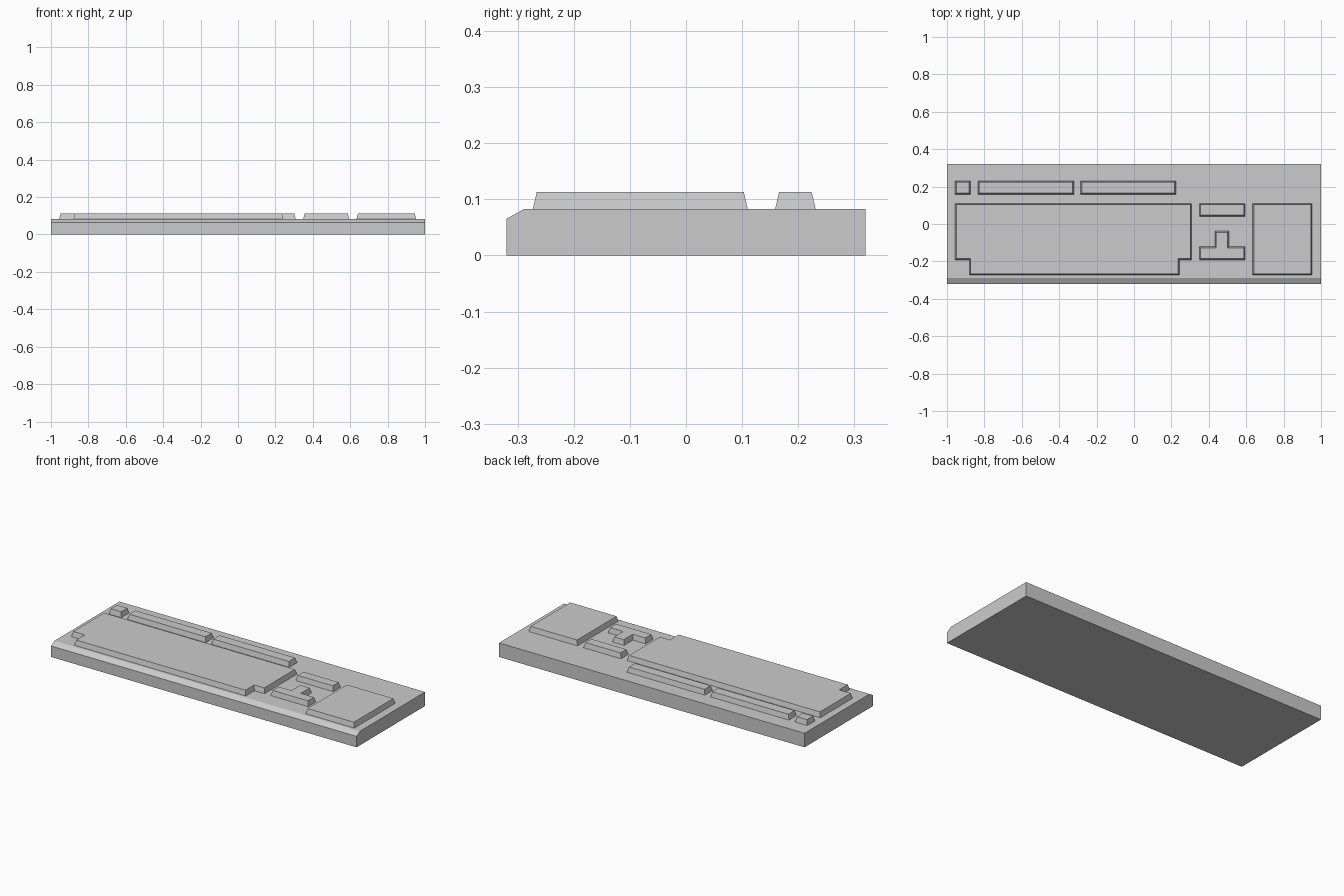
import bpy, bmesh
from mathutils import Vector

if "Cube" in bpy.data.objects:
    bpy.data.objects.remove(bpy.data.objects["Cube"])

DECK, KEY_TOP, TAPER = 0.083, 0.113, 0.007


def loft(name, bottom, top):
    """Closed solid between two matching loops of 3D points."""
    bm = bmesh.new()
    a = [bm.verts.new(p) for p in bottom]
    b = [bm.verts.new(p) for p in top]
    n = len(a)
    bm.faces.new(a[::-1])
    bm.faces.new(b)
    for i in range(n):
        j = (i + 1) % n
        bm.faces.new((a[i], a[j], b[j], b[i]))
    bmesh.ops.recalc_face_normals(bm, faces=bm.faces)
    mesh = bpy.data.meshes.new(name)
    bm.to_mesh(mesh)
    bm.free()
    obj = bpy.data.objects.new(name, mesh)
    bpy.context.collection.objects.link(obj)
    return obj


def key_block(name, outline):
    """Raised block with sloping sides; outline is counter-clockwise and right-angled."""
    pts = [Vector(p) for p in outline]
    n = len(pts)
    normals = []
    for i in range(n):
        d = (pts[(i + 1) % n] - pts[i]).normalized()
        normals.append(Vector((-d.y, d.x)))
    inner = [pts[i] + TAPER * (normals[i - 1] + normals[i]) for i in range(n)]
    return loft(name, [(p.x, p.y, DECK) for p in pts],
                [(p.x, p.y, KEY_TOP) for p in inner])


def rect(x0, x1, y0, y1):
    return [(x0, y0), (x1, y0), (x1, y1), (x0, y1)]


# Case: side profile with a bevelled front edge, run along x
profile = [(-0.32, 0), (0.32, 0), (0.32, DECK), (-0.288, DECK), (-0.32, 0.065)]
loft("case", [(-1, y, z) for y, z in profile], [(1, y, z) for y, z in profile])

# Top row of keys
for name, x0, x1 in (("escape_key", -0.956, -0.875),
                     ("function_keys_left", -0.835, -0.322),
                     ("function_keys_right", -0.285, 0.224)):
    key_block(name, rect(x0, x1, 0.159, 0.231))

# Main key field with notched front corners
key_block("main_keys", [(-0.88, -0.273), (0.242, -0.273), (0.242, -0.192), (0.308, -0.192),
                        (0.308, 0.11), (-0.956, 0.11), (-0.956, -0.192), (-0.88, -0.192)])

# Navigation strip, arrow cluster and number pad
key_block("navigation_keys", rect(0.349, 0.594, 0.041, 0.11))
key_block("arrow_keys", [(0.349, -0.192), (0.594, -0.192), (0.594, -0.121), (0.508, -0.121),
                         (0.508, -0.038), (0.432, -0.038), (0.432, -0.121), (0.349, -0.121)])
key_block("number_pad", rect(0.634, 0.952, -0.273, 0.11))
